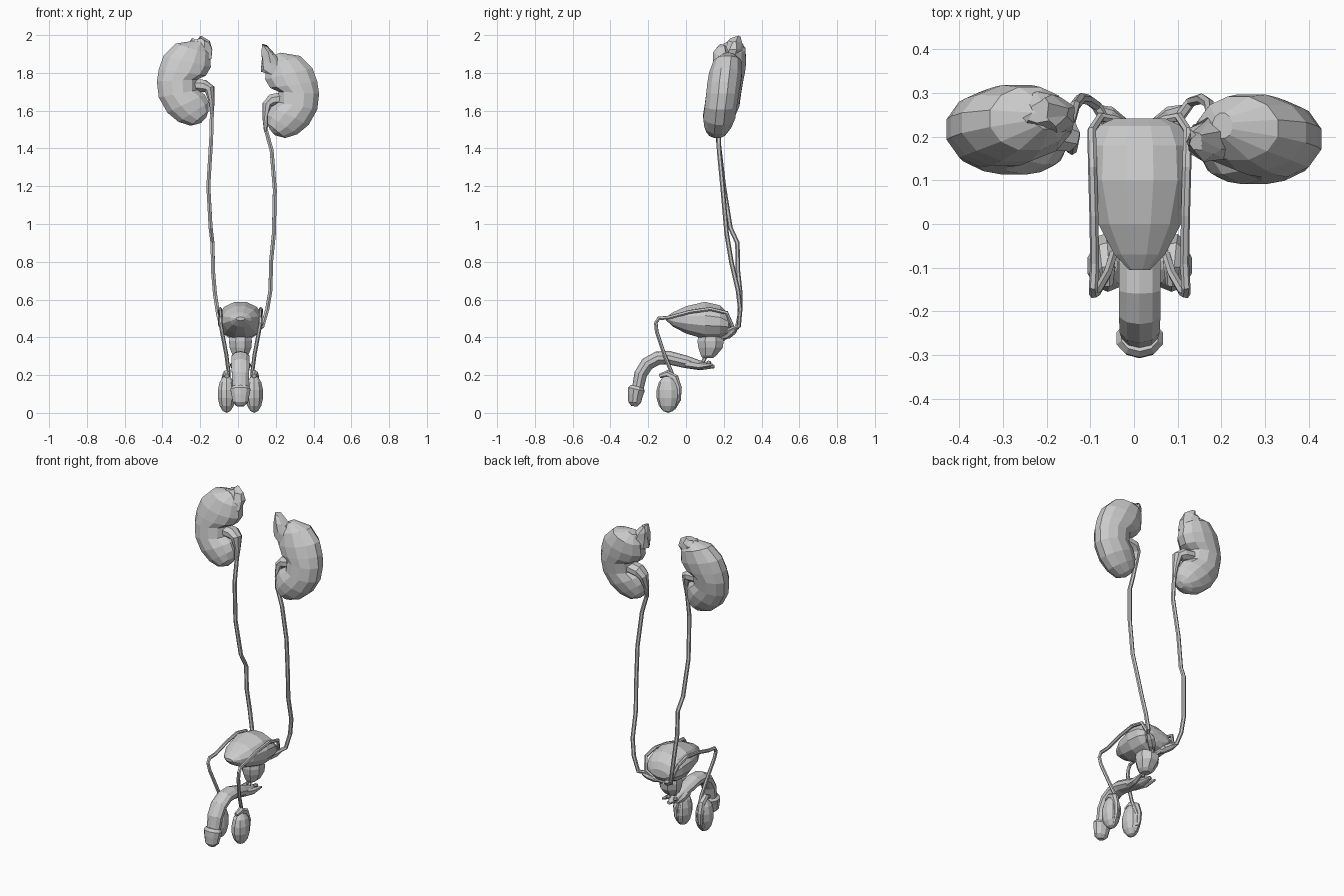
import bpy, bmesh, math, random
from mathutils import Vector

random.seed(4)
CX = 0.013          # centre line of the pelvic organs


def skin(name, rings):
    """Join equal-sized rings of points into one closed, flat shaded body."""
    bm = bmesh.new()
    rows = [[bm.verts.new(p) for p in r] for r in rings]
    n = len(rows[0])
    for a, b in zip(rows, rows[1:]):
        for i in range(n):
            bm.faces.new((a[i], a[(i + 1) % n], b[(i + 1) % n], b[i]))
    bm.faces.new(rows[0])
    bm.faces.new(rows[-1])
    bmesh.ops.recalc_face_normals(bm, faces=bm.faces)
    me = bpy.data.meshes.new(name)
    bm.to_mesh(me)
    bm.free()
    ob = bpy.data.objects.new(name, me)
    bpy.context.collection.objects.link(ob)
    return ob


def oval(c, u, v, n):
    return [c + u * math.cos(2 * math.pi * (i + .5) / n)
            + v * math.sin(2 * math.pi * (i + .5) / n) for i in range(n)]


def tube(name, pts, radii, n=6, squash=1.0):
    """Sweep an oval along a path; radii is one number or one per point."""
    pts = [Vector(p) for p in pts]
    if not isinstance(radii, (list, tuple)):
        radii = [radii] * len(pts)
    u, rings = None, []
    for i, p in enumerate(pts):
        t = (pts[min(i + 1, len(pts) - 1)] - pts[max(i - 1, 0)]).normalized()
        if u is None:
            u = Vector((1, 0, 0)) if abs(t.x) < .8 else Vector((0, 1, 0))
        u = (u - t * u.dot(t)).normalized()
        rings.append(oval(p, u * radii[i], t.cross(u) * radii[i] * squash, n))
    return skin(name, rings)


def ball(name, c, r, u=10, v=7):
    bm = bmesh.new()
    bmesh.ops.create_uvsphere(bm, u_segments=u, v_segments=v, radius=1)
    for w in bm.verts:
        w.co = Vector(c) + Vector((w.co.x * r[0], w.co.y * r[1], w.co.z * r[2]))
    me = bpy.data.meshes.new(name)
    bm.to_mesh(me)
    bm.free()
    ob = bpy.data.objects.new(name, me)
    bpy.context.collection.objects.link(ob)
    return ob


# kidneys: outer edge x z, inner edge x z, half depth
KIDNEY = [(.225, 1.972, .18, 1.955, .03), (.33, 1.955, .148, 1.90, .075),
          (.395, 1.89, .143, 1.83, .09), (.42, 1.82, .17, 1.785, .092),
          (.43, 1.755, .215, 1.765, .09), (.42, 1.67, .215, 1.71, .088),
          (.375, 1.59, .175, 1.685, .088), (.315, 1.54, .155, 1.645, .075),
          (.25, 1.52, .155, 1.60, .058), (.195, 1.535, .168, 1.565, .025)]


def kidney(name, s, dz, dy):
    rings = []
    for ox, oz, ix, iz, d in KIDNEY:
        o, i = Vector((s * ox, 0, oz)), Vector((s * ix, 0, iz))
        c = (o + i) / 2
        c.y = .215 + (c.z - 1.75) * .15
        rings.append([p + Vector((0, dy, dz))
                      for p in oval(c, (o - i) / 2 * 1.03, Vector((0, d, 0)), 12)])
    skin(name, rings)


kidney("right_kidney", -1, 0, 0)
kidney("left_kidney", 1, -.065, -.022)


# adrenal glands: lumpy caps
def adrenal(name, rows):
    rings = []
    for x, y, z, rx, ry in rows:
        ring = oval(Vector((x, y, z)), Vector((rx, 0, -rx * .3 * (1 if x > 0 else -1))),
                    Vector((0, ry, 0)), 9)
        rings.append([p + Vector([random.uniform(-.009, .009) for _ in 'xyz'])
                      for p in ring])
    skin(name, rings)


adrenal("right_adrenal_gland", [(-.19, .24, 1.86, .045, .05), (-.20, .25, 1.91, .065, .055),
                                (-.21, .255, 1.955, .055, .045), (-.215, .26, 1.985, .025, .025)])
adrenal("left_adrenal_gland", [(.175, .19, 1.80, .05, .045), (.18, .19, 1.85, .06, .052),
                               (.16, .19, 1.90, .035, .042), (.145, .19, 1.945, .012, .02)])

# renal pelvis funnels
tube("right_renal_pelvis", [(-.24, .215, 1.735), (-.18, .21, 1.73), (-.15, .2, 1.715),
                            (-.14, .195, 1.65), (-.138, .185, 1.58)],
     [.045, .045, .036, .02, .012], 8, .8)
tube("left_renal_pelvis", [(.24, .2, 1.665), (.18, .2, 1.655), (.155, .195, 1.63),
                           (.145, .18, 1.56), (.147, .17, 1.49)],
     [.045, .045, .036, .02, .012], 8, .8)

# ureters
tube("right_ureter", [(-.138, .187, 1.60), (-.142, .17, 1.45), (-.157, .2, 1.2),
                      (-.145, .235, .98), (-.135, .272, .9), (-.132, .275, .75),
                      (-.122, .288, .63), (-.105, .285, .52), (-.085, .27, .45),
                      (-.05, .21, .43)], .012)
tube("left_ureter", [(.147, .172, 1.50), (.178, .175, 1.39), (.195, .195, 1.18),
                     (.19, .215, .95), (.175, .24, .8), (.172, .275, .65),
                     (.155, .287, .55), (.13, .28, .46), (.08, .21, .43)], .012)

# bladder: y, bottom, top, half width
rows = [(-.105, .49, .507, .025), (-.07, .457, .532, .06), (0, .42, .565, .098),
        (.1, .39, .588, .122), (.18, .395, .57, .118), (.225, .415, .525, .098),
        (.242, .44, .485, .06)]
skin("bladder", [oval(Vector((CX, y, (a + b) / 2)), Vector((w, 0, 0)),
                      Vector((0, 0, (b - a) / 2 * 1.03)), 12) for y, a, b, w in rows])

# prostate and urethra
rows = [(.13, .41, .06, .07), (.13, .38, .066, .075), (.13, .345, .062, .07),
        (.12, .305, .045, .045), (.115, .29, .025, .03)]
skin("prostate", [oval(Vector((CX, y, z)), Vector((a, 0, 0)), Vector((0, b, 0)), 8)
                  for y, z, a, b in rows])
tube("urethra", [(CX, .11, .31), (CX, .095, .28), (CX, .08, .25)], .01)

# penis shaft and glans
tube("penis_shaft", [(CX, .15, .245), (CX, .08, .25), (CX, 0, .27), (CX, -.09, .292),
                     (CX, -.15, .29), (CX, -.205, .26), (CX, -.24, .205), (CX, -.257, .12)],
     [.012, .034, .046, .05, .05, .05, .048, .042], 10, .72)
tube("glans", [(CX, -.258, .14), (CX, -.262, .125), (CX, -.268, .095), (CX, -.272, .055),
               (CX, -.273, .035)], [.044, .056, .05, .042, .02], 10, .8)

# paired parts on both sides of the centre line
for s, side in ((-1, "right"), (1, "left")):
    def P(x, y, z):
        return (CX + s * x, y, z)
    tube(side + "_seminal_vesicle", [P(.015, .185, .395), P(.045, .225, .41),
                                     P(.075, .25, .43), P(.1, .265, .445)],
         [.012, .024, .024, .01], 6, .7)
    tube(side + "_vas_deferens", [P(.012, .19, .385), P(.04, .235, .42), P(.09, .245, .46),
                                  P(.11, .215, .53), P(.108, .13, .55), P(.105, .02, .535),
                                  P(.103, -.09, .505), P(.106, -.145, .50),
                                  P(.106, -.16, .475), P(.098, -.155, .43),
                                  P(.075, -.115, .31), P(.062, -.075, .21),
                                  P(.066, -.04, .12), P(.07, -.05, .05)], .0105)
    tube(side + "_crus", [P(.02, 0, .262), P(.035, .07, .25), P(.05, .14, .255)],
         [.025, .02, .006], 6)
    ball(side + "_bulb_gland", P(.025, .12, .265), (.014, .014, .012), 6, 4)
    ball(side + "_testis", P(.073, -.095, .1), (.05, .062, .1))
    tube(side + "_epididymis", [P(.072, -.14, .195), P(.074, -.10, .207), P(.078, -.06, .185),
                                P(.082, -.04, .13), P(.08, -.042, .07), P(.076, -.065, .02)],
         [.012, .02, .022, .018, .015, .008], 7)
